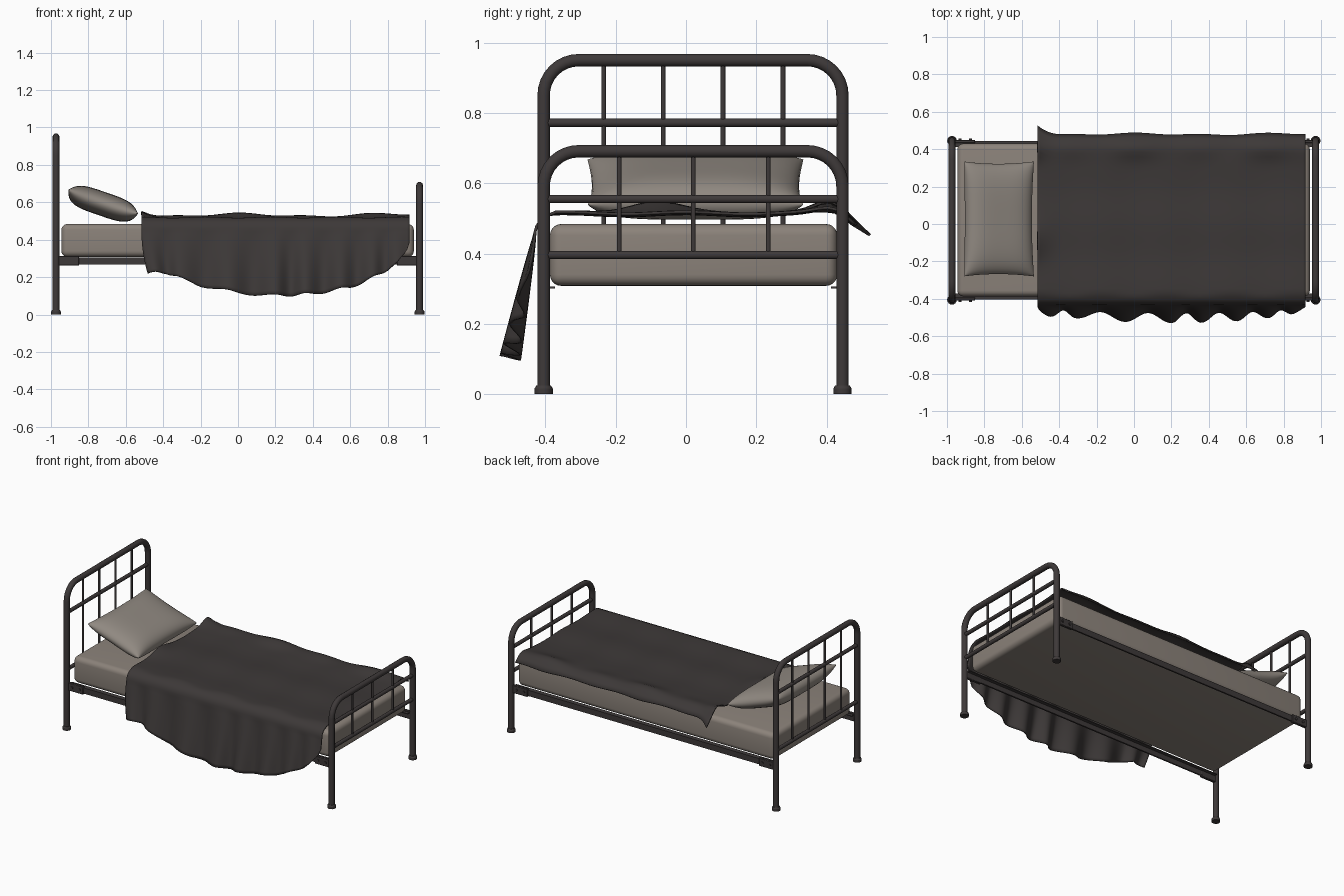
import bpy, bmesh, math
from mathutils import Vector, Matrix

if "Cube" in bpy.data.objects:
    bpy.data.objects.remove(bpy.data.objects["Cube"])

YC = 0.02      # centre line of the bed frame
HW = 0.425     # half spacing of the posts


def material(name, col):
    m = bpy.data.materials.new(name)
    m.diffuse_color = (*col, 1)
    m.use_nodes = True
    m.node_tree.nodes["Principled BSDF"].inputs["Base Color"].default_value = m.diffuse_color
    return m


METAL = material("dark_metal", (0.048, 0.041, 0.041))
CLOTH = material("dark_blanket", (0.046, 0.040, 0.039))
TICK = material("mattress_fabric", (0.26, 0.225, 0.195))
LINEN = material("pillow_linen", (0.28, 0.25, 0.22))


def finish(ob, mat, angle=40):
    ob.data.materials.clear()
    ob.data.materials.append(mat)
    bpy.ops.object.select_all(action='DESELECT')
    ob.select_set(True)
    bpy.context.view_layer.objects.active = ob
    bpy.ops.object.shade_smooth_by_angle(angle=math.radians(angle))
    return ob


def from_bm(name, bm, mat, angle=40):
    bmesh.ops.recalc_face_normals(bm, faces=bm.faces)
    me = bpy.data.meshes.new(name)
    bm.to_mesh(me)
    bm.free()
    ob = bpy.data.objects.new(name, me)
    bpy.context.collection.objects.link(ob)
    return finish(ob, mat, angle)


def tube(name, pts, r):
    cu = bpy.data.curves.new(name, 'CURVE')
    cu.dimensions = '3D'
    cu.bevel_depth, cu.bevel_resolution, cu.use_fill_caps = r, 3, True
    sp = cu.splines.new('POLY')
    sp.points.add(len(pts) - 1)
    for p, c in zip(sp.points, pts):
        p.co = (*c, 1)
    ob = bpy.data.objects.new(name, cu)
    bpy.context.collection.objects.link(ob)
    bpy.ops.object.select_all(action='DESELECT')
    ob.select_set(True)
    bpy.context.view_layer.objects.active = ob
    bpy.ops.object.convert(target='MESH')
    return finish(bpy.context.object, METAL)


def box(name, lo, hi, mat, bevel=0.0, seg=1):
    bm = bmesh.new()
    lo, hi = Vector(lo), Vector(hi)
    bmesh.ops.create_cube(bm, size=1, matrix=Matrix.Translation((lo + hi) / 2)
                          @ Matrix.Diagonal((*(hi - lo), 1)))
    if bevel:
        bmesh.ops.bevel(bm, geom=bm.edges[:], offset=bevel, segments=seg,
                        profile=0.5, affect='EDGES')
    return from_bm(name, bm, mat)


def cylinder(name, loc, r1, r2, h, rot=None):
    bm = bmesh.new()
    bmesh.ops.create_cone(bm, cap_ends=True, segments=16, radius1=r1, radius2=r2,
                          depth=h, matrix=Matrix.Translation(loc) @ (rot or Matrix()))
    return from_bm(name, bm, METAL)


# Head and foot ends: bent tube arch, cross bars, spindles, feet
def bed_end(name, x, top, bars, spindles):
    r = 0.1
    half = [(HW, 0.01)] + [(HW - r + r * math.cos(a), top - r + r * math.sin(a))
                           for a in (math.pi / 2 * i / 8 for i in range(9))]
    path = [(x, YC - y, z) for y, z in half] + [(x, YC + y, z) for y, z in reversed(half)]
    tube(name + "_arch", path, 0.0185)
    for i, z in enumerate(bars):
        tube(f"{name}_bar_{i}", [(x, YC - HW, z), (x, YC + HW, z)], 0.0125)
    for i, y in enumerate(spindles):
        tube(f"{name}_spindle_{i}", [(x, y, min(bars)), (x, y, top)], 0.007)
    for s in (-1, 1):
        cylinder(f"{name}_foot", (x, YC + s * HW, 0.008), 0.026, 0.026, 0.016)
        cylinder(f"{name}_foot_collar", (x, YC + s * HW, 0.02), 0.026, 0.021, 0.008)


bed_end("headboard", -0.973, 0.95, (0.772, 0.396), (-0.234, -0.065, 0.105, 0.276))
bed_end("footboard", 0.971, 0.691, (0.555, 0.396), (-0.19, 0.021, 0.234))

# Angle-iron side rails with bolted end plates
turn = Matrix.Rotation(math.pi / 2, 4, 'X')
for s in (-1, 1):
    def ys(a, b):
        return sorted((YC + s * a, YC + s * b))
    a, b = ys(0.414, 0.424)
    box("side_rail", (-0.955, a, 0.268), (0.955, b, 0.306), METAL)
    a, b = ys(0.392, 0.42)
    box("rail_flange", (-0.955, a, 0.301), (0.955, b, 0.306), METAL)
    a, b = ys(0.412, 0.430)
    for e in (-1, 1):
        x0, x1 = sorted((e * 0.962, e * 0.85))
        box("rail_plate", (x0, a, 0.261), (x1, b, 0.314), METAL, 0.003)
        for bx in (0.93, 0.875):
            cylinder("rail_bolt", (e * bx, YC + s * 0.432, 0.288), 0.008, 0.008, 0.008, turn)

# Mattress
box("mattress", (-0.944, -0.387, 0.308), (0.94, 0.43, 0.484), TICK, 0.032, 5)

# Pillow: two puffed sheets joined at the seam
bm = bmesh.new()
for side in (-1, 1):
    res = bmesh.ops.create_grid(bm, x_segments=28, y_segments=28, size=1)
    for v in res['verts']:
        u, w = math.sin(v.co.x * math.pi / 2), math.sin(v.co.y * math.pi / 2)
        puff = max(0, (1 - u ** 4) * (1 - w ** 4)) ** 0.5
        v.co = (0.197 * u * (1 - 0.05 * (1 - w * w)), 0.307 * w * (1 - 0.04 * (1 - u * u)),
                side * 0.064 * puff + 0.012 * (abs(u * w)) ** 3)
bmesh.ops.remove_doubles(bm, verts=bm.verts, dist=0.0003)
bmesh.ops.transform(bm, verts=bm.verts, matrix=Matrix.Translation((-0.725, 0.027, 0.592))
                    @ Matrix.Rotation(math.radians(19), 4, 'Y'))
from_bm("pillow", bm, LINEN, 70)


# Blanket: flat on top, flared along the back edge, hanging in folds at the front
def lerp(tab, x):
    for (x0, y0), (x1, y1) in zip(tab, tab[1:]):
        if x <= x1:
            return y0 + (y1 - y0) * max(0, (x - x0) / (x1 - x0))
    return tab[-1][1]


HEM = [(-0.516, 0.22), (-0.4, 0.225), (-0.3, 0.19), (-0.2, 0.155), (0, 0.115), (0.2, 0.1),
       (0.4, 0.11), (0.6, 0.145), (0.72, 0.195), (0.85, 0.27), (0.9, 0.34), (0.917, 0.39)]
PEAKS = [(-0.516, -0.25), (-0.47, 0), (-0.31, 1), (-0.05, 2), (0.2, 3), (0.36, 4),
         (0.55, 5), (0.72, 6), (0.85, 7), (0.917, 7.4)]
NX, NT, NH = 110, 34, 22


def blanket_point(x, j):
    fold = math.cos(2 * math.pi * lerp(PEAKS, x))
    corner = max(0, 1 - (x + 0.516) / 0.13) ** 2
    ripple = 0.5 + 0.5 * math.sin(13 * x + 1.5) * math.cos(5 * x)
    if j <= NT:                                   # top, from back edge forwards
        t = j / NT
        back = 0.472 + 0.014 * ripple + 0.05 * corner
        y = back + (-0.37 - back) * t
        z = 0.513 + 0.006 * math.sin(9 * (x + y)) * math.sin(9 * (x - y))
        z += 0.03 * (ripple + corner) * math.exp(-((y - 0.41) / 0.06) ** 2)
        z -= (0.032 + 0.03 * corner) * max(0, (y - 0.415) / (back - 0.415)) ** 1.5
        z += 0.03 * corner * math.exp(-((y + 0.09) / 0.1) ** 2)
        return x, y, z
    d = (j - NT) / NH                             # hanging part
    hem = lerp(HEM, x) + 0.008 * fold
    if d < 0.25:
        a = d / 0.25 * math.pi / 2
        return x, -0.37 - 0.06 * math.sin(a), 0.453 + 0.06 * math.cos(a)
    k = (d - 0.25) / 0.75
    drop = (0.453 - hem) / 0.35
    y = -0.43 - drop * 0.07 * k - 0.028 * fold * k ** 0.8 * min(1, drop)
    return x + 0.035 * k * k * max(0, 1 - (x + 0.516) / 0.2), y, 0.453 + (hem - 0.453) * k


bm = bmesh.new()
rows = [[bm.verts.new(blanket_point(-0.516 + 1.433 * i / NX, j)) for j in range(NT + NH + 1)]
        for i in range(NX + 1)]
for r0, r1 in zip(rows, rows[1:]):
    for j in range(NT + NH):
        bm.faces.new((r0[j], r0[j + 1], r1[j + 1], r1[j]))
blanket = from_bm("blanket", bm, CLOTH, 60)
sol = blanket.modifiers.new("thickness", 'SOLIDIFY')
sol.thickness, sol.offset = 0.008, 0
